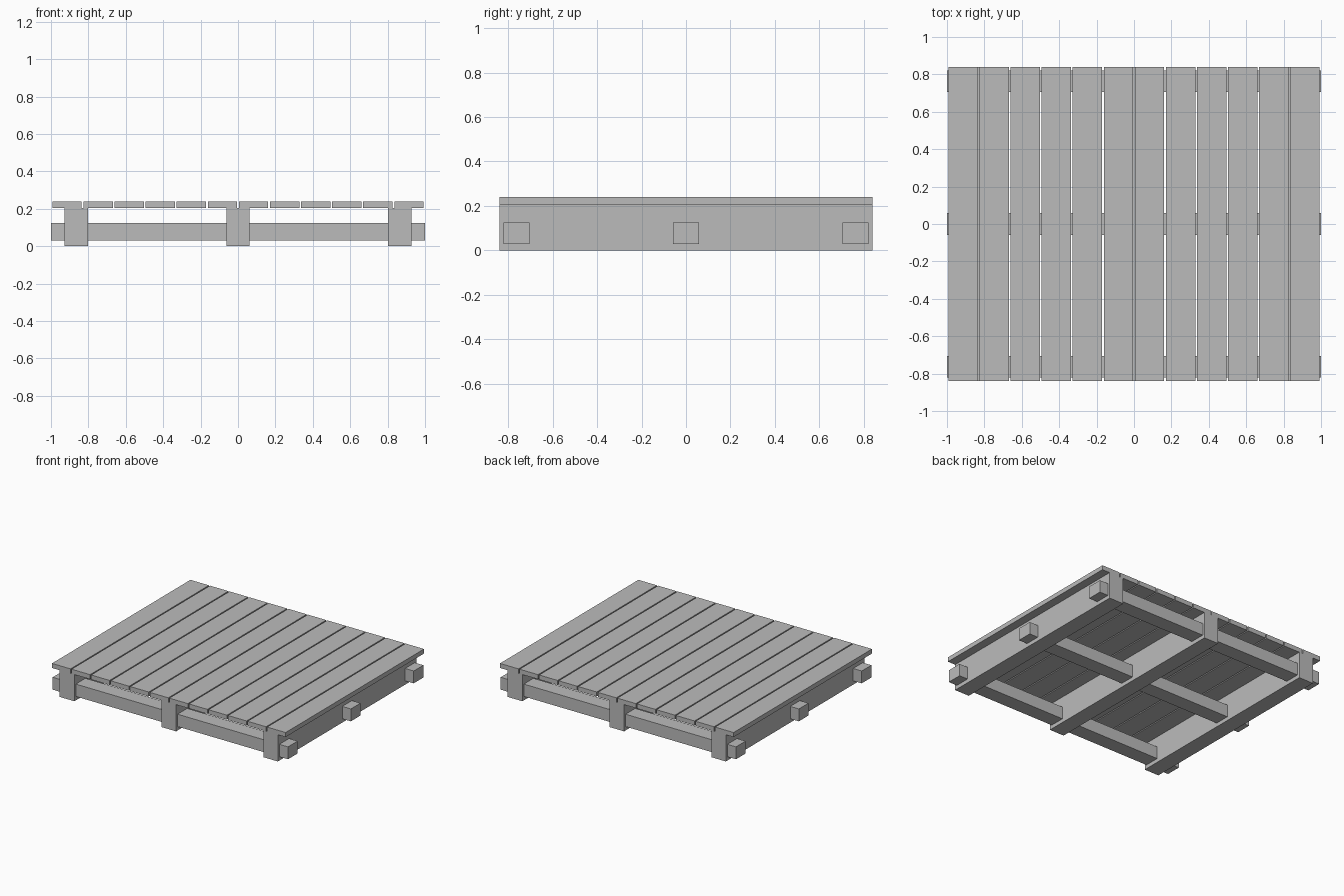
import bpy

# Remove the default cube
cube = bpy.data.objects.get("Cube")
if cube:
    bpy.data.objects.remove(cube, do_unlink=True)

# Single flat grey
grey = bpy.data.materials.new("plain grey")
grey.use_nodes = True
COLOUR = (0.5, 0.5, 0.5, 1)
grey.diffuse_color = COLOUR
grey.node_tree.nodes["Principled BSDF"].inputs["Base Color"].default_value = COLOUR


def box(name, centre, size):
    bpy.ops.mesh.primitive_cube_add(size=1, location=centre)
    obj = bpy.context.object
    obj.name = name
    obj.scale = size
    bpy.ops.object.transform_apply(location=False, rotation=False, scale=True)
    obj.data.materials.append(grey)
    return obj


DEPTH = 1.68
TOP = 0.24
DECK_BASE = 0.205

# Deck planks running front to back, with narrow gaps
PLANKS, PITCH, GAP = 12, 0.1662, 0.009
for i in range(PLANKS):
    x = (i - (PLANKS - 1) / 2) * PITCH
    box(f"deck_plank_{i + 1}", (x, 0, (TOP + DECK_BASE) / 2),
        (PITCH - GAP, DEPTH, TOP - DECK_BASE))

# Deep beams that carry the deck and rest on the ground
for side, x in (("right", -0.865), ("middle", 0), ("left", 0.865)):
    box(f"{side}_beam", (x, 0, DECK_BASE / 2), (0.124, DEPTH, DECK_BASE))

# Cross bars that pass through the beams and stick out at both ends
for place, y in (("front", -0.763), ("middle", 0), ("back", 0.763)):
    box(f"{place}_cross_bar", (0, y, 0.077), (2, 0.117, 0.095))
